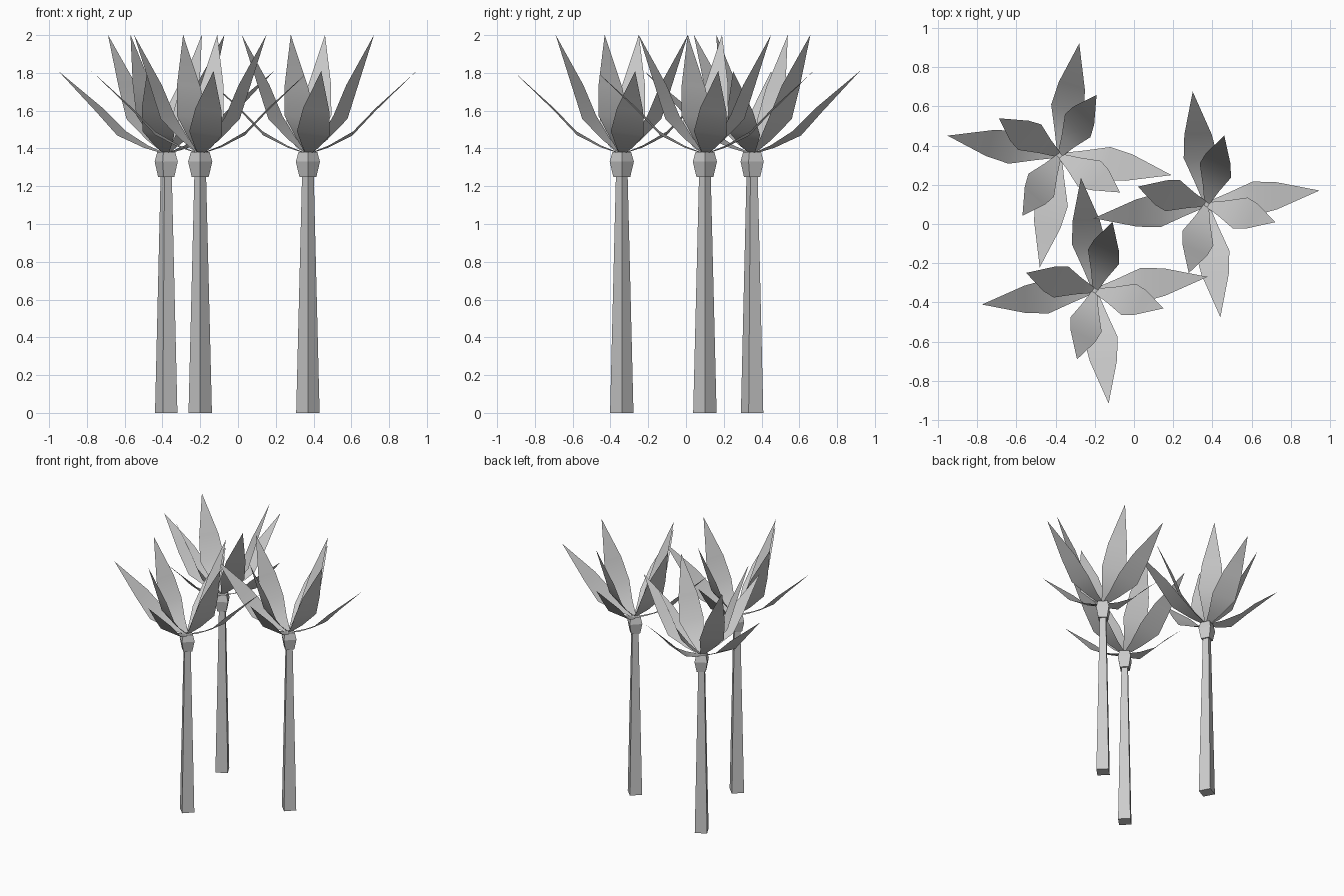
import bpy, bmesh
from math import radians, sin, cos, atan2
from mathutils import Matrix, Vector

cube = bpy.data.objects.get("Cube")
if cube:
    bpy.data.objects.remove(cube)

# Single plain grey for the whole grove
grey = bpy.data.materials.new("plain_grey")
grey.use_nodes = True
colour = (0.6, 0.6, 0.6, 1)
grey.diffuse_color = colour
grey.node_tree.nodes["Principled BSDF"].inputs["Base Color"].default_value = colour


def finish(bm, name, matrix, smooth=False):
    mesh = bpy.data.meshes.new(name)
    for face in bm.faces:
        face.smooth = smooth
    bm.to_mesh(mesh)
    bm.free()
    mesh.materials.append(grey)
    obj = bpy.data.objects.new(name, mesh)
    obj.matrix_world = matrix
    bpy.context.collection.objects.link(obj)
    return obj


def square_column(name, rings, matrix):
    """Four-sided solid lofted through (radius, height) rings."""
    bm = bmesh.new()
    loops = [[bm.verts.new((r * cos(radians(a)), r * sin(radians(a)), z))
              for a in range(0, 360, 90)] for r, z in rings]
    for low, high in zip(loops, loops[1:]):
        for i in range(4):
            j = (i + 1) % 4
            bm.faces.new((low[i], low[j], high[j], high[i]))
    bm.faces.new(loops[0][::-1])
    bmesh.ops.poke(bm, faces=[bm.faces.new(loops[-1])])
    return finish(bm, name, matrix)


# Frond midline (outward, up) with half width, measured from the crown
FROND = [(0.0, 0.0, 0.012), (0.11, 0.04, 0.045), (0.24, 0.11, 0.088),
         (0.36, 0.235, 0.07), (0.58, 0.44, 0.0)]
CROWN = 1.37


def frond(name, pitch, roll, matrix):
    """Leaf sheet raised by pitch and rolled slightly about its length."""
    bm = bmesh.new()
    lift = Matrix.Rotation(-pitch, 3, 'Y')
    slope = atan2(FROND[-1][1], FROND[-1][0]) + pitch
    across = Vector((sin(slope) * sin(roll), cos(roll), -cos(slope) * sin(roll)))
    pairs = []
    for out, up, half in FROND:
        mid = lift @ Vector((out, 0, up)) + Vector((0, 0, CROWN))
        sides = (1, -1) if half else (0,)
        pairs.append([bm.verts.new(mid + across * half * s) for s in sides])
    for near, far in zip(pairs, pairs[1:]):
        bm.faces.new(near + far[::-1])
    bmesh.ops.recalc_face_normals(bm, faces=bm.faces)
    if sum(f.normal.z for f in bm.faces) < 0:
        bmesh.ops.reverse_faces(bm, faces=bm.faces)
    return finish(bm, name, matrix, smooth=True)


# Three palms: position and turn
PALMS = {"back": (-0.38, 0.35, -17), "right": (0.37, 0.10, 0),
         "front": (-0.20, -0.34, 0)}

for label, (x, y, turn) in PALMS.items():
    base = Matrix.Translation((x, y, 0)) @ Matrix.Rotation(radians(turn), 4, 'Z')
    square_column(label + "_trunk", [(0.062, 0), (0.03, 1.3)], base)
    square_column(label + "_collar",
                  [(0.045, 1.25), (0.064, 1.33), (0.05, 1.38)], base)
    for i in range(4):
        for kind, pitch, angle in (("low", 0, 7), ("high", 23, -14.5)):
            spin = Matrix.Rotation(radians(90 * i + angle), 4, 'Z')
            frond(f"{label}_{kind}_frond_{i + 1}", radians(pitch),
                  radians(12 if pitch else 9), base @ spin)
